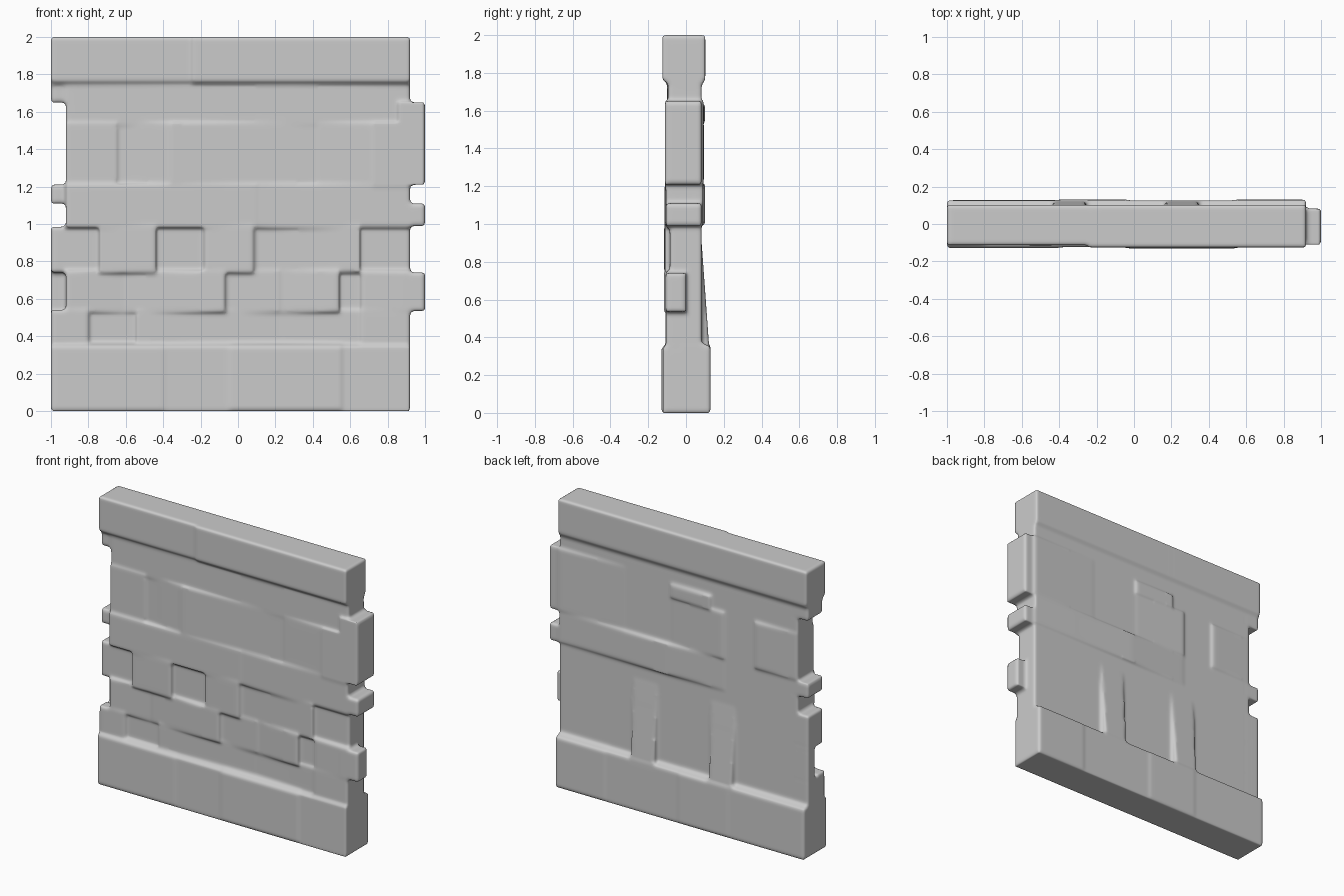
import bpy, bmesh

if "Cube" in bpy.data.objects:
    bpy.data.objects.remove(bpy.data.objects["Cube"])

bm = bmesh.new()


def block(x0, x1, z0, z1, front, back):
    """Box whose front and back faces may tilt: depths are (at x0, at x1)."""
    ring = [(x0, front[0]), (x1, front[1]), (x1, back[1]), (x0, back[0])]
    low = [bm.verts.new((x, y, z0)) for x, y in ring]
    high = [bm.verts.new((x, y, z1)) for x, y in ring]
    bm.faces.new(low[::-1])
    bm.faces.new(high)
    for i in range(4):
        j = (i + 1) % 4
        bm.faces.new((low[i], low[j], high[j], high[i]))


def bar(x0, x1, profile):
    """Extrude a (y, z) profile along x."""
    a = [bm.verts.new((x0, y, z)) for y, z in profile]
    b = [bm.verts.new((x1, y, z)) for y, z in profile]
    bm.faces.new(a[::-1])
    bm.faces.new(b)
    n = len(profile)
    for i in range(n):
        j = (i + 1) % n
        bm.faces.new((a[i], a[j], b[j], b[i]))


F, B = -0.086, 0.082

# core slab and the interlocking ends
block(-.92, .92, .02, 1.98, (F, F), (B, B))
for z0, z1 in ((1.65, 1.9), (1.11, 1.21), (.74, .985), (.1, .53)):
    block(-1, -.88, z0, z1, (F, F), (B, B))
block(-1, -.88, .5, .77, (0, 0), (B, B))
block(.86, 1, 1.21, 1.65, (-.11, -.11), (B, B))
block(.86, 1, .99, 1.11, (-.107, -.107), (B, B))
block(.86, 1, .535, .74, (-.108, -.108), (0, 0))

# coping along the top, with a sloped underside
for x0, x1, f in ((-1, -.2, -.113), (-.24, .92, -.125)):
    bar(x0, x1, [(F + .02, 1.72), (f, 1.765), (f, 2), (.102, 2),
                 (.102, 1.765), (B - .02, 1.70)])

# plinth stones along the bottom
for x0, x1, f, b in ((-1, -.4, -.128, .127), (-.41, -.03, -.124, .13),
                     (-.04, .55, -.13, .126), (.54, .92, -.122, .13)):
    bar(x0, x1, [(f, 0), (f, .345), (F + .01, .375),
                 (B - .01, .375), (b, .35), (b, 0)])

# front stones by course: (z0, z1), then x0, x1, depth at each end
courses = {
    (1.53, 1.74): [(-.92, .3, .094, .1), (.3, .92, .1, .095)],
    (1.2, 1.54): [(-.92, -.65, .101, .101), (-.65, -.36, .09, .105),
                  (-.36, .43, .111, .097), (.43, .72, .1, .106),
                  (.72, .92, .11, .11)],
    (.98, 1.21): [(-.92, .1, .113, .111), (.1, .92, .109, .107)],
    (.74, .99): [(-.74, -.44, .11, .116), (-.18, .08, .109, .115),
                 (.08, .65, .09, .111)],
    (.53, .75): [(-.92, -.6, .106, .092), (-.6, -.07, .095, .115),
                 (-.07, .22, .09, .1), (.22, .54, .096, .118),
                 (.66, .92, .105, .108)],
    (.34, .54): [(-1, -.8, .11, .106), (-.54, .2, .1, .09),
                 (.2, .66, .089, .098), (.66, .92, .107, .107)],
}
for (z0, z1), row in courses.items():
    for x0, x1, a, b in row:
        block(x0, x1, z0, z1, (-a, -b), (-.03, -.03))

# low relief stones on the back
for x0, x1, z0, z1, a, b in ((-.35, .1, 1.0, 1.21, .085, .1),
                             (.1, .92, 1.0, 1.21, .1, .09),
                             (-.92, -.6, 1.22, 1.54, .086, .095),
                             (-.35, .05, 1.22, 1.54, .095, .084),
                             (.42, .92, 1.22, 1.65, .084, .094),
                             (-.25, .05, 1.54, 1.63, .1, .095)):
    block(x0, x1, z0, z1, (.03, .03), (a, b))

# two tapering buttresses on the back
for x in (-.345, .255):
    bar(x - .09, x + .09, [(.03, .33), (.125, .33), (.121, .37),
                           (.083, .9), (.03, .9)])

bmesh.ops.recalc_face_normals(bm, faces=bm.faces[:])
me = bpy.data.meshes.new("stone_wall_panel")
bm.to_mesh(me)
bm.free()
wall = bpy.data.objects.new("stone_wall_panel", me)
bpy.context.collection.objects.link(wall)

# fuse the stones into one worn, soft-edged surface
fuse = wall.modifiers.new("fuse", 'REMESH')
fuse.mode = 'VOXEL'
fuse.voxel_size = .011
fuse.use_smooth_shade = True
soften = wall.modifiers.new("soften", 'SMOOTH')
soften.factor = .5
soften.iterations = 3
